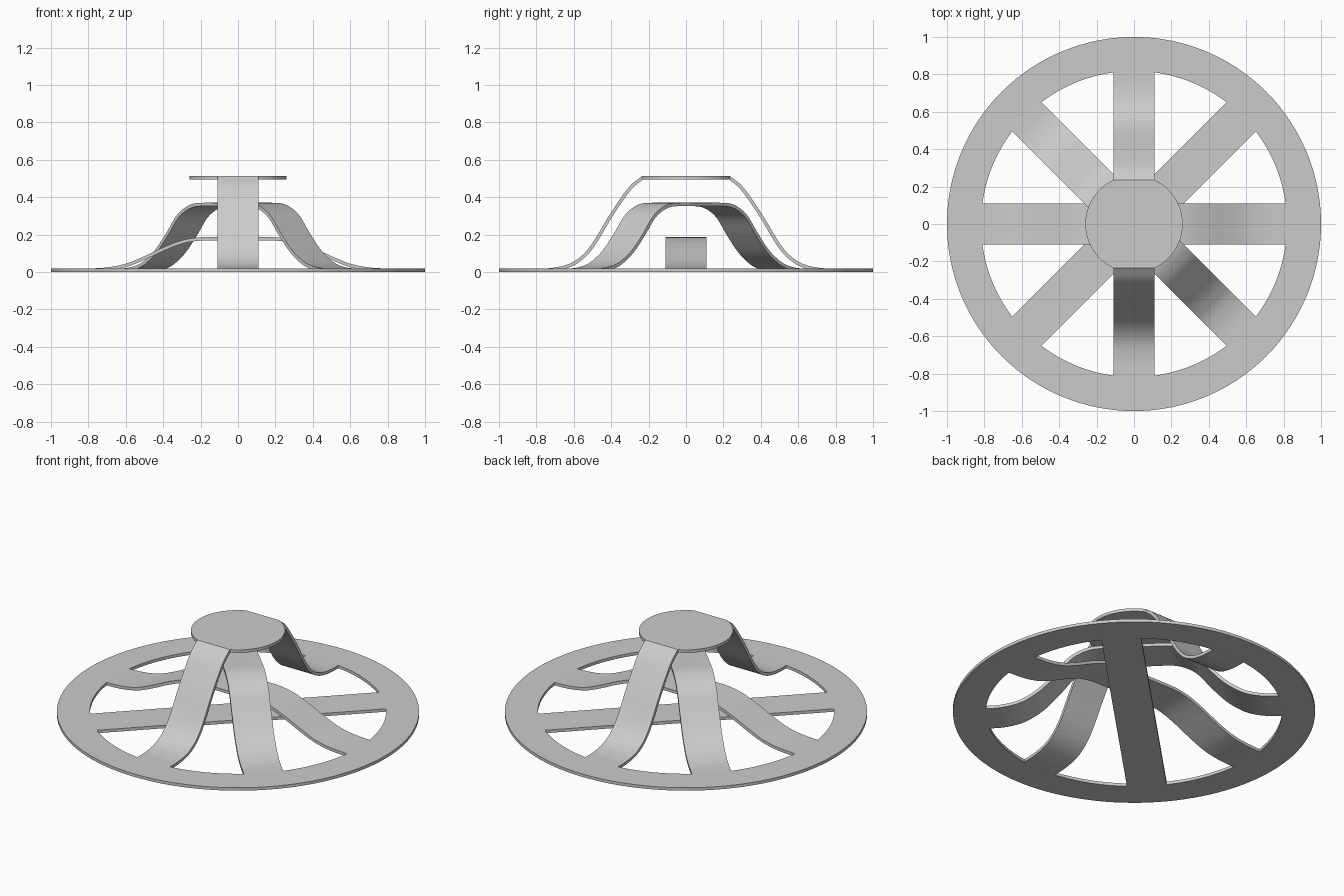
import bpy, bmesh, math
from mathutils import Matrix

if "Cube" in bpy.data.objects:
    bpy.data.objects.remove(bpy.data.objects["Cube"])

T = 0.018            # sheet thickness
HW = 0.11            # half strap width
R_IN, R_CAP = 0.818, 0.26
S_CAP = math.sqrt(R_CAP ** 2 - HW ** 2)


def finish(bm, name, angle=0.0):
    bmesh.ops.recalc_face_normals(bm, faces=bm.faces)
    bm.transform(Matrix.Rotation(math.radians(angle), 4, 'Z'))
    me = bpy.data.meshes.new(name)
    bm.to_mesh(me)
    bm.free()
    ob = bpy.data.objects.new(name, me)
    bpy.context.collection.objects.link(ob)
    bpy.ops.object.select_all(action='DESELECT')
    ob.select_set(True)
    bpy.context.view_layer.objects.active = ob
    bpy.ops.object.shade_smooth_by_angle(angle=math.radians(25))
    return ob


def smooth_profile(pts, steps=6):
    """Hermite curve z(s) through the given points."""
    n = len(pts)
    slope = []
    for i in range(n):
        a, b = pts[max(i - 1, 0)], pts[min(i + 1, n - 1)]
        slope.append((b[1] - a[1]) / (b[0] - a[0]))
    out = []
    for i in range(n - 1):
        (s0, z0), (s1, z1) = pts[i], pts[i + 1]
        h = s1 - s0
        for k in range(steps):
            t = k / steps
            z = ((2*t**3 - 3*t**2 + 1) * z0 + (t**3 - 2*t**2 + t) * h * slope[i]
                 + (3*t**2 - 2*t**3) * z1 + (t**3 - t**2) * h * slope[i + 1])
            out.append((s0 + h * t, z))
    return out + [pts[-1]]


def strap(name, top, angle):
    """Sweep a side profile (list of top-surface points) across the strap width."""
    bm = bmesh.new()
    rows = []
    n = len(top)
    for i, (s, z) in enumerate(top):
        dx, dz = 0.0, -T
        if 0 < i < n - 1:
            a, b = top[i - 1], top[i + 1]
            u, v = b[0] - a[0], b[1] - a[1]
            ln = math.hypot(u, v)
            dx, dz = T * v / ln, -T * u / ln
        rows.append([bm.verts.new(p) for p in (
            (s, -HW, z), (s, HW, z), (s + dx, HW, z + dz), (s + dx, -HW, z + dz))])
    for a, b in zip(rows, rows[1:]):
        for k in range(4):
            bm.faces.new((a[k], a[(k + 1) % 4], b[(k + 1) % 4], b[k]))
    bm.faces.new(rows[0])
    bm.faces.new(rows[-1])
    return finish(bm, name, angle)


def arch(name, half, angle):
    side = smooth_profile(half)
    return strap(name, [(-s, z) for s, z in reversed(side[1:])] + side, angle)


# Base ring
bm = bmesh.new()
N = 128
rings = []
for i in range(N):
    c, s = math.cos(2 * math.pi * i / N), math.sin(2 * math.pi * i / N)
    rings.append([bm.verts.new((r * c, r * s, z))
                  for r, z in ((1, 0), (1, T), (R_IN, T), (R_IN, 0))])
for i in range(N):
    a, b = rings[i], rings[(i + 1) % N]
    for k in range(4):
        bm.faces.new((a[k], b[k], b[(k + 1) % 4], a[(k + 1) % 4]))
finish(bm, "base_ring")

# Flat diagonal bar
strap("flat_bar", [(-R_IN, T), (R_IN, T)], 45)

# Low arch along x and middle arch on the other diagonal
arch("low_arch", [(0, .186), (.2, .186), (.3, .17), (.4, .132), (.5, .085),
                  (.6, .045), (.7, .025), (R_IN, T)], 0)
arch("middle_arch", [(0, .37), (.18, .37), (.24, .363), (.3, .34), (.36, .297),
                     (.43, .212), (.505, .13), (.56, .085), (.63, .045),
                     (.72, .023), (R_IN, T)], -45)

# Two tall legs running from the cap edge down to the ring
leg = smooth_profile([(S_CAP, .513), (.30, .46), (.36, .38), (.42, .288), (.5, .155),
                      (.56, .085), (.63, .042), (.72, .022), (R_IN, T)])
for name, ang in (("tall_leg_back", 90), ("tall_leg_front", -90)):
    strap(name, leg, ang)

# Round cap, cut straight where the tall legs join
bm = bmesh.new()
a0 = math.acos(HW / R_CAP)
M = 40
outline = []
for start in (0, math.pi):
    for i in range(M + 1):
        a = start - a0 + 2 * a0 * i / M
        outline.append(bm.verts.new((R_CAP * math.cos(a), R_CAP * math.sin(a), .513 - T)))
face = bm.faces.new(outline)
ext = bmesh.ops.extrude_face_region(bm, geom=[face], use_keep_orig=True)
bmesh.ops.translate(bm, vec=(0, 0, T),
                    verts=[g for g in ext["geom"] if isinstance(g, bmesh.types.BMVert)])
finish(bm, "top_cap")
